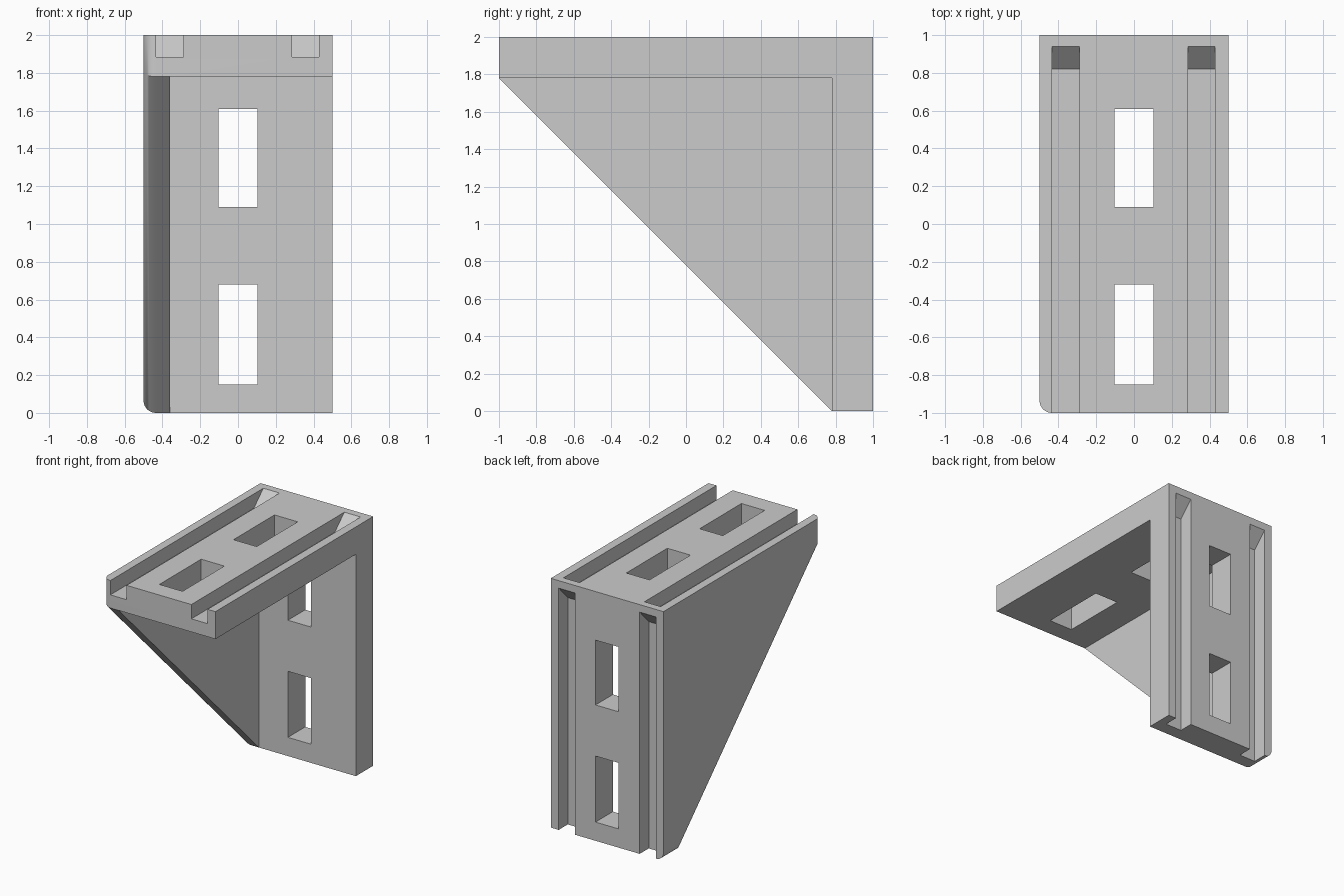
import bpy, bmesh

cube = bpy.data.objects.get("Cube")
if cube:
    bpy.data.objects.remove(cube, do_unlink=True)

GREY = (0.6, 0.6, 0.6, 1.0)
mat = bpy.data.materials.new("plain grey")
mat.use_nodes = True
mat.diffuse_color = GREY
mat.node_tree.nodes["Principled BSDF"].inputs["Base Color"].default_value = GREY

WALL = 0.22      # plate thickness
WEB_X = -0.36    # inner face of the side web
GROOVE = 0.115   # groove depth
ROUND = 0.065    # rounding of the outer web edge


def prism(name, profile, x0, x1, rounded=False):
    """Extrude a (y, z) profile from x0 to x1."""
    bm = bmesh.new()
    face = bm.faces.new([bm.verts.new((x0, y, z)) for y, z in profile])
    out = bmesh.ops.extrude_face_region(bm, geom=[face])
    moved = [v for v in out["geom"] if isinstance(v, bmesh.types.BMVert)]
    bmesh.ops.translate(bm, verts=moved, vec=(x1 - x0, 0, 0))
    bmesh.ops.recalc_face_normals(bm, faces=bm.faces)
    if rounded:
        # front, sloping and bottom edges on the web side
        edges = [e for e in bm.edges
                 if all(abs(v.co.x - x0) < 1e-4 for v in e.verts)
                 and not all(v.co.z > 1.99 for v in e.verts)
                 and not all(v.co.y > 0.99 for v in e.verts)]
        bmesh.ops.bevel(bm, geom=edges, offset=ROUND, segments=8,
                        profile=0.5, affect='EDGES')
    mesh = bpy.data.meshes.new(name)
    bm.to_mesh(mesh)
    bm.free()
    mesh.materials.append(mat)
    obj = bpy.data.objects.new(name, mesh)
    bpy.context.collection.objects.link(obj)
    return obj


def box(y0, y1, z0, z1):
    return [(y0, z0), (y1, z0), (y1, z1), (y0, z1)]


def swap(profile):
    """Mirror a top-plate profile onto the back plate."""
    return [(z - 1, y + 1) for y, z in profile]


# Solid wedge that holds both plates and the web
bracket = prism("corner_bracket",
                [(-1, 2), (-1, 2 - WALL), (1 - WALL, 0), (1, 0), (1, 2)],
                -0.5, 0.5, rounded=True)

# Open space between the plates, beside the web
cutters = [prism("inner_space_cutter", box(-1.2, 1 - WALL, -0.2, 2 - WALL), WEB_X, 0.7)]

# Screw slots through both plates
for start, end in ((-0.85, -0.32), (0.09, 0.61)):
    slot = box(start, end, 1.7, 2.1)
    for profile in (slot, swap(slot)):
        cutters.append(prism("slot_cutter", profile, -0.103, 0.103))

# Locating grooves with a ramp at the corner end
floor = 2 - GROOVE
groove = [(-1.1, floor), (0.82, floor), (0.94, 2), (0.94, 2.1), (-1.1, 2.1)]
for x in (-0.361, 0.358):
    for profile in (groove, swap(groove)):
        cutters.append(prism("groove_cutter", profile, x - 0.072, x + 0.072))

for cutter in cutters:
    mod = bracket.modifiers.new(cutter.name, 'BOOLEAN')
    mod.operation = 'DIFFERENCE'
    mod.solver = 'EXACT'
    mod.object = cutter

# Apply the cuts and remove the cutters
bpy.context.view_layer.update()
graph = bpy.context.evaluated_depsgraph_get()
result = bpy.data.meshes.new_from_object(bracket.evaluated_get(graph))
bracket.modifiers.clear()
bracket.data = result
for cutter in cutters:
    bpy.data.objects.remove(cutter, do_unlink=True)

bpy.ops.object.select_all(action='DESELECT')
bracket.select_set(True)
bpy.context.view_layer.objects.active = bracket
bpy.ops.object.shade_smooth_by_angle(angle=0.5)
